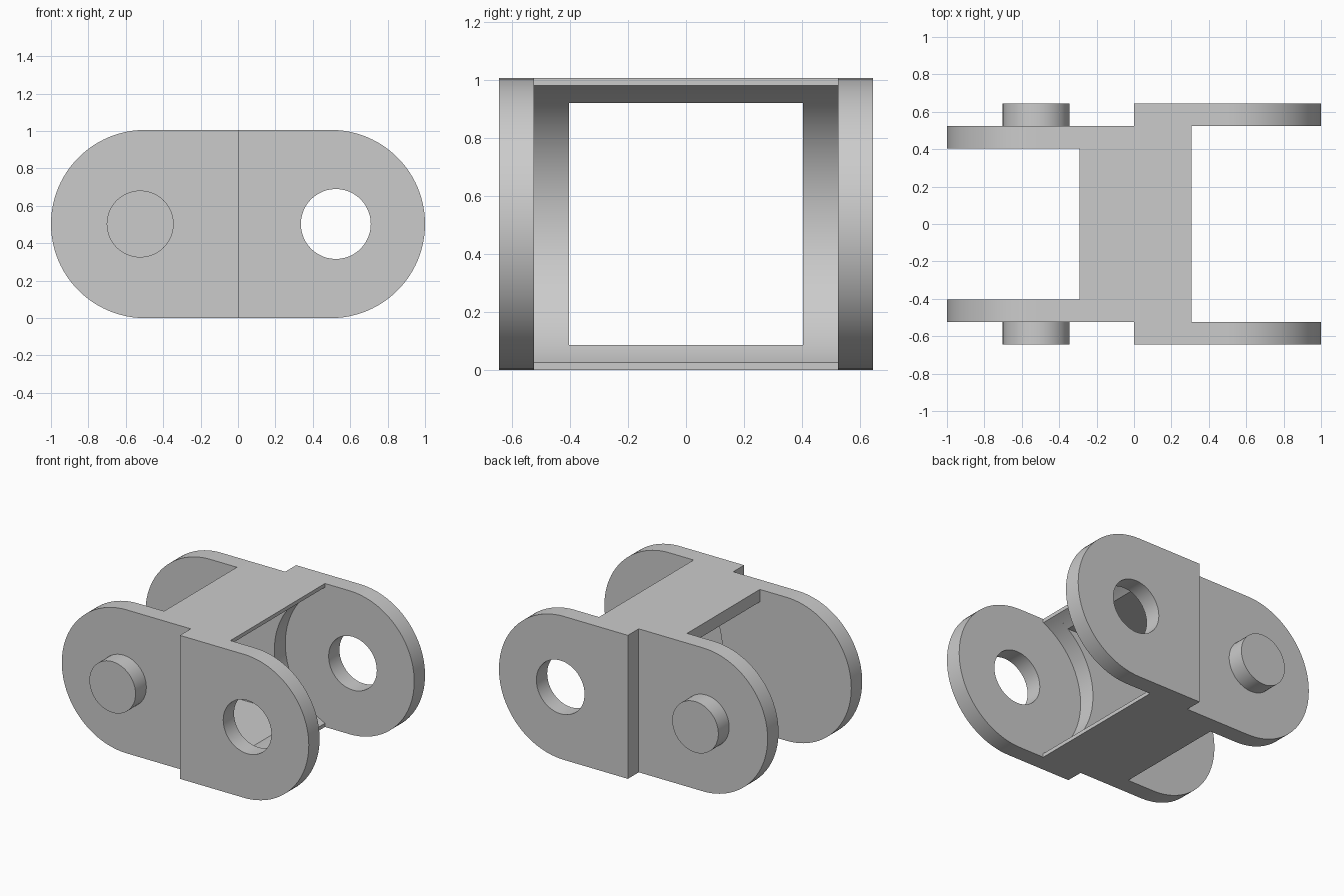
import bpy
import bmesh
from math import sin, cos, pi, asin, acos

if "Cube" in bpy.data.objects:
    bpy.data.objects.remove(bpy.data.objects["Cube"])

grey = bpy.data.materials.new("plain grey")
grey.use_nodes = True
colour = (0.6, 0.6, 0.6, 1)
grey.diffuse_color = colour
grey.node_tree.nodes["Principled BSDF"].inputs["Base Color"].default_value = colour

# Main sizes
MID = 0.503            # height of the axis, and radius of the rounded ends
TOP = 2 * MID
END = 1 - MID          # centre of the rounded ends
AXIS = 0.523           # pivot distance from the middle
CLEAR = 0.523          # radius of the clearance scoop
Y_IN, Y_STEP, Y_OUT = 0.403, 0.524, 0.644
X_BACK, X_FRONT = -0.291, 0.308
PLATE = 0.087          # thickness of the bridges


def arc(cx, radius, start, stop, steps=48):
    return [(cx + radius * cos(start + (stop - start) * i / steps),
             MID + radius * sin(start + (stop - start) * i / steps))
            for i in range(steps + 1)]


def prism(name, loops, y0, y1):
    """Extrude an outline (and any holes) drawn in x, z from y0 to y1."""
    bm = bmesh.new()
    caps = []
    for y in (y0, y1):
        rings = [[bm.verts.new((x, y, z)) for x, z in loop] for loop in loops]
        edges = [bm.edges.new((ring[i - 1], ring[i]))
                 for ring in rings for i in range(len(ring))]
        bmesh.ops.triangle_fill(bm, use_beauty=True, edges=edges, normal=(0, 1, 0))
        caps.append(rings)
    for a, b in zip(*caps):
        for i in range(len(a)):
            bm.faces.new((a[i - 1], a[i], b[i], b[i - 1]))
    bmesh.ops.recalc_face_normals(bm, faces=bm.faces[:])
    mesh = bpy.data.meshes.new(name)
    bm.to_mesh(mesh)
    bm.free()
    obj = bpy.data.objects.new(name, mesh)
    bpy.context.collection.objects.link(obj)
    mesh.materials.append(grey)
    bpy.ops.object.select_all(action='DESELECT')
    obj.select_set(True)
    bpy.context.view_layer.objects.active = obj
    bpy.ops.object.shade_smooth_by_angle()


# Outlines shared by both sides
lip = pi - acos((AXIS - X_FRONT) / CLEAR)
inner_outline = (arc(-END, MID, pi / 2, 3 * pi / 2)
                 + [(X_FRONT, 0)]
                 + arc(AXIS, CLEAR, 2 * pi - lip, lip)
                 + [(X_FRONT, TOP)])
outer_outline = [(0, 0)] + arc(END, MID, -pi / 2, pi / 2) + [(0, TOP)]
hole = arc(AXIS, 0.187, 0, 2 * pi)[:-1]
peg = arc(-AXIS, 0.179, 0, 2 * pi)[:-1]

# Side plates and pegs
for side, s in (("front", -1), ("back", 1)):
    prism(side + "_inner_plate", [inner_outline], s * Y_IN, s * Y_STEP)
    prism(side + "_outer_plate", [outer_outline, hole], s * Y_STEP, s * Y_OUT)
    prism(side + "_peg", [peg], s * Y_STEP, s * Y_OUT)

# Bridges joining the two sides, scooped to clear the next link
root = pi - asin((MID - PLATE) / CLEAR)
upper = ([(X_BACK, TOP), (X_FRONT, TOP)]
         + arc(AXIS, CLEAR, lip, root, 16)
         + [(X_BACK, TOP - PLATE)])
lower = [(x, TOP - z) for x, z in upper]
prism("top_bridge", [upper], -Y_IN, Y_IN)
prism("bottom_bridge", [lower], -Y_IN, Y_IN)
